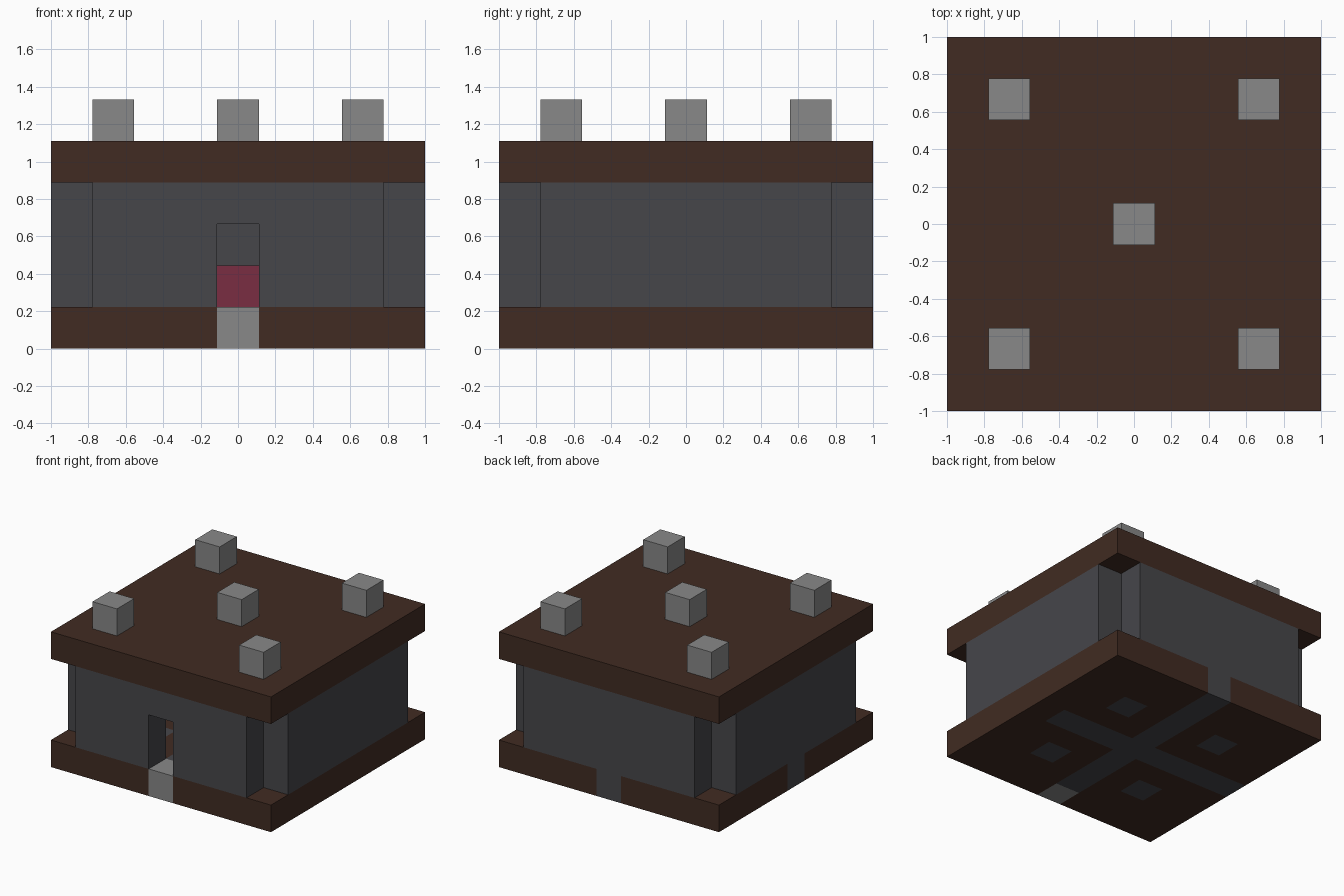
import bpy, bmesh
from mathutils import Vector

U = 2 / 9  # one block

if "Cube" in bpy.data.objects:
    bpy.data.objects.remove(bpy.data.objects["Cube"], do_unlink=True)


def material(name, rgb):
    lin = [((c / 255 + 0.055) / 1.055) ** 2.4 for c in rgb] + [1]
    m = bpy.data.materials.new(name)
    m.use_nodes = True
    m.diffuse_color = lin
    m.node_tree.nodes["Principled BSDF"].inputs["Base Color"].default_value = lin
    return m


wood = material("dark_brown", (65, 43, 34))
stone = material("dark_grey", (70, 70, 74))
pale = material("light_grey", (136, 136, 136))
red = material("deep_red", (122, 45, 66))


def finish(name, bm, *mats):
    bmesh.ops.recalc_face_normals(bm, faces=bm.faces)
    me = bpy.data.meshes.new(name)
    bm.to_mesh(me)
    bm.free()
    for m in mats:
        me.materials.append(m)
    ob = bpy.data.objects.new(name, me)
    bpy.context.collection.objects.link(ob)
    return ob


def box_mesh(centre, size):
    """Box measured in blocks."""
    bm = bmesh.new()
    bmesh.ops.create_cube(bm, size=1)
    for v in bm.verts:
        v.co = Vector([(c + p * s) * U for c, p, s in zip(centre, v.co, size)])
    return bm


def box(name, centre, size, mat):
    return finish(name, box_mesh(centre, size), mat)


# Floor slab cut into blocks, with a grey cross, four tiles and a pale doorstep
def floor_colour(i, j):
    if (i, j) == (0, -4):
        return 2
    cross = (i == 0) or (j == 0 and i < 4)
    tile = abs(i) == 2 and abs(j) == 2
    return 1 if cross or tile else 0


bm = box_mesh((0, 0, 0.5), (9, 9, 1))
for k in range(-4, 4):
    for axis in (Vector((1, 0, 0)), Vector((0, 1, 0))):
        bmesh.ops.bisect_plane(bm, geom=bm.verts[:] + bm.edges[:] + bm.faces[:],
                               plane_co=axis * (k + 0.5) * U, plane_no=axis)
for f in bm.faces:
    c = f.calc_center_median() / U
    i, j = (max(-4, min(4, round(t))) for t in (c.x * 0.99, c.y * 0.99))
    f.material_index = floor_colour(i, j)
finish("floor_slab", bm, wood, stone, pale)

# Front wall with a doorway two blocks high
outline = [(-3.5, 1), (-0.5, 1), (-0.5, 3), (0.5, 3),
           (0.5, 1), (3.5, 1), (3.5, 4), (-3.5, 4)]
bm = bmesh.new()
face = bm.faces.new([bm.verts.new((x * U, -4.5 * U, z * U)) for x, z in outline])
ext = bmesh.ops.extrude_face_region(bm, geom=[face], use_keep_orig=True)
moved = [g for g in ext["geom"] if isinstance(g, bmesh.types.BMVert)]
bmesh.ops.translate(bm, verts=moved, vec=(0, U, 0))
finish("front_wall", bm, stone)

# Other walls, leaving the corner blocks open
box("back_wall", (0, 4, 2.5), (7, 1, 3), stone)
for side, s in (("left", 1), ("right", -1)):
    box(side + "_wall", (4 * s, 0, 2.5), (1, 7, 3), stone)

# Roof slab with a centre block and four corner blocks
box("roof_slab", (0, 0, 4.5), (9, 9, 1), wood)
box("roof_block_centre", (0, 0, 5.5), (1, 1, 1), pale)
for side, s in (("left", 1), ("right", -1)):
    for end, t in (("front", -1), ("back", 1)):
        box(f"roof_block_{end}_{side}", (3 * s, 3 * t, 5.5), (1, 1, 1), pale)

# Red block inside the room
box("inner_block", (0, 0, 1.5), (1, 1, 1), red)
